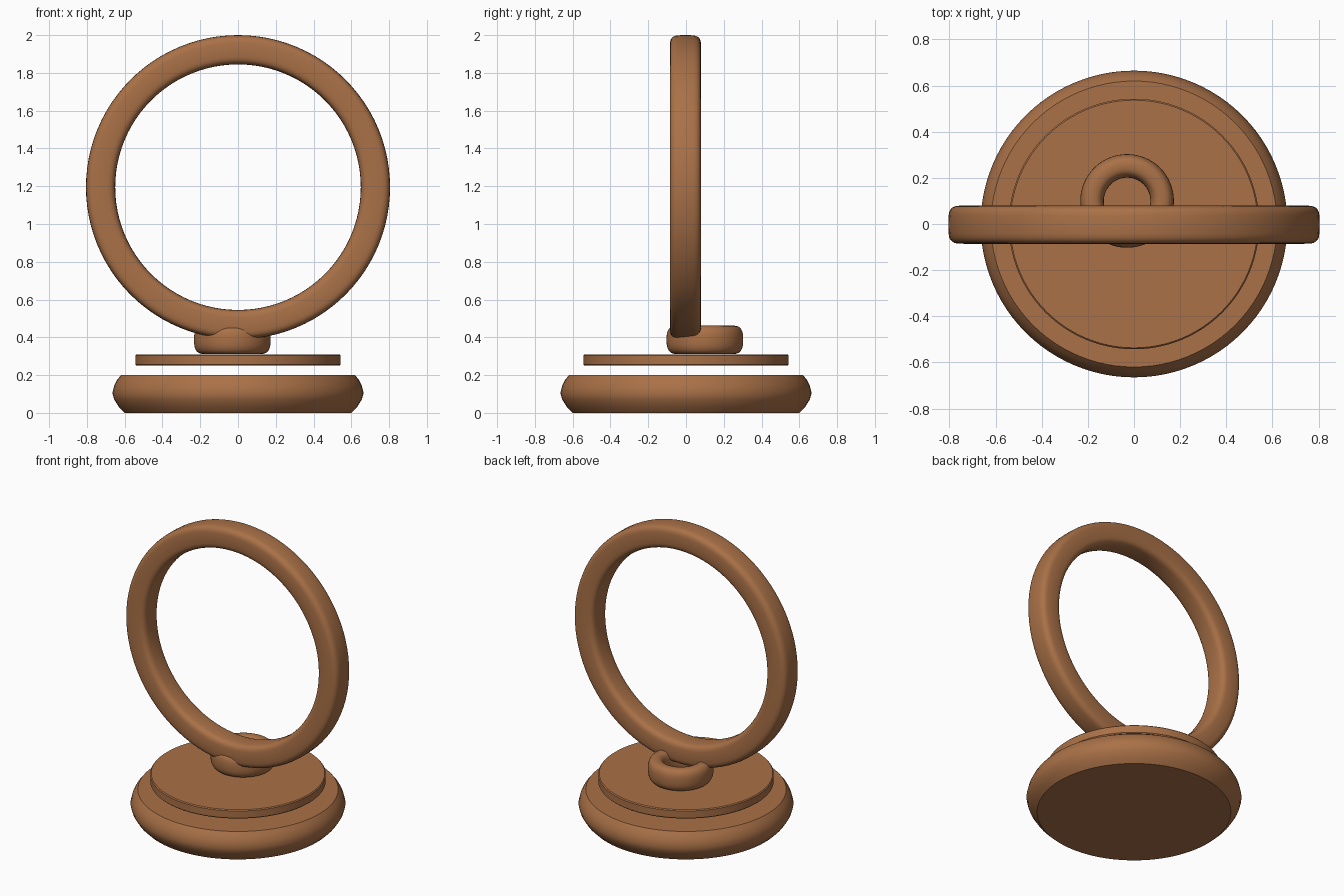
import bpy
import math

cube = bpy.data.objects.get("Cube")
if cube:
    bpy.data.objects.remove(cube, do_unlink=True)

# Single warm bronze colour
bronze = bpy.data.materials.new("bronze")
bronze.use_nodes = True
color = (0.40, 0.165, 0.063, 1)
bronze.diffuse_color = color
bronze.node_tree.nodes["Principled BSDF"].inputs["Base Color"].default_value = color


def revolve(name, profile, closed, location=(0, 0, 0), tilt=0, steps=96):
    """Turn an (r, z) profile around z; open profiles are capped at both ends."""
    n = len(profile)
    verts, faces = [], []
    for i in range(steps):
        a = 2 * math.pi * i / steps
        verts += [(r * math.cos(a), r * math.sin(a), z) for r, z in profile]
    for i in range(steps):
        here, there = i * n, (i + 1) % steps * n
        for j in range(n if closed else n - 1):
            k = (j + 1) % n
            faces.append((here + j, there + j, there + k, here + k))
    if not closed:
        faces.append([i * n for i in reversed(range(steps))])
        faces.append([i * n + n - 1 for i in range(steps)])
    mesh = bpy.data.meshes.new(name)
    mesh.from_pydata(verts, [], faces)
    mesh.materials.append(bronze)
    obj = bpy.data.objects.new(name, mesh)
    bpy.context.collection.objects.link(obj)
    obj.location = location
    obj.rotation_euler.x = tilt
    bpy.ops.object.select_all(action="DESELECT")
    obj.select_set(True)
    bpy.context.view_layer.objects.active = obj
    bpy.ops.object.shade_smooth_by_angle(angle=math.radians(40))
    return obj


def rounded_section(radius, half_width, half_height, power, count=28):
    """Superellipse cross-section, from round (power 2) to boxy (higher)."""
    def bend(v):
        return math.copysign(abs(v) ** (2 / power), v)
    angles = [2 * math.pi * i / count for i in range(count)]
    return [(radius + half_width * bend(math.cos(a)), half_height * bend(math.sin(a)))
            for a in angles]


# Bulging foot with flat top and bottom
revolve("base", [(0.60, 0), (0.63, 0.03), (0.655, 0.07), (0.665, 0.105),
                 (0.655, 0.145), (0.64, 0.175), (0.62, 0.20)], False)

# Thin plate floating just above the foot
revolve("plate", [(0.537, 0.25), (0.543, 0.256), (0.543, 0.304), (0.537, 0.31)], False)

# Small flat-lying link that carries the hoop
revolve("link", rounded_section(0.152, 0.051, 0.075, 2.6), True, (-0.03, 0.1, 0.387), steps=64)

# Large upright hoop
revolve("hoop", rounded_section(0.7275, 0.0775, 0.083, 4), True, (0, -0.003, 1.195), math.pi / 2)
